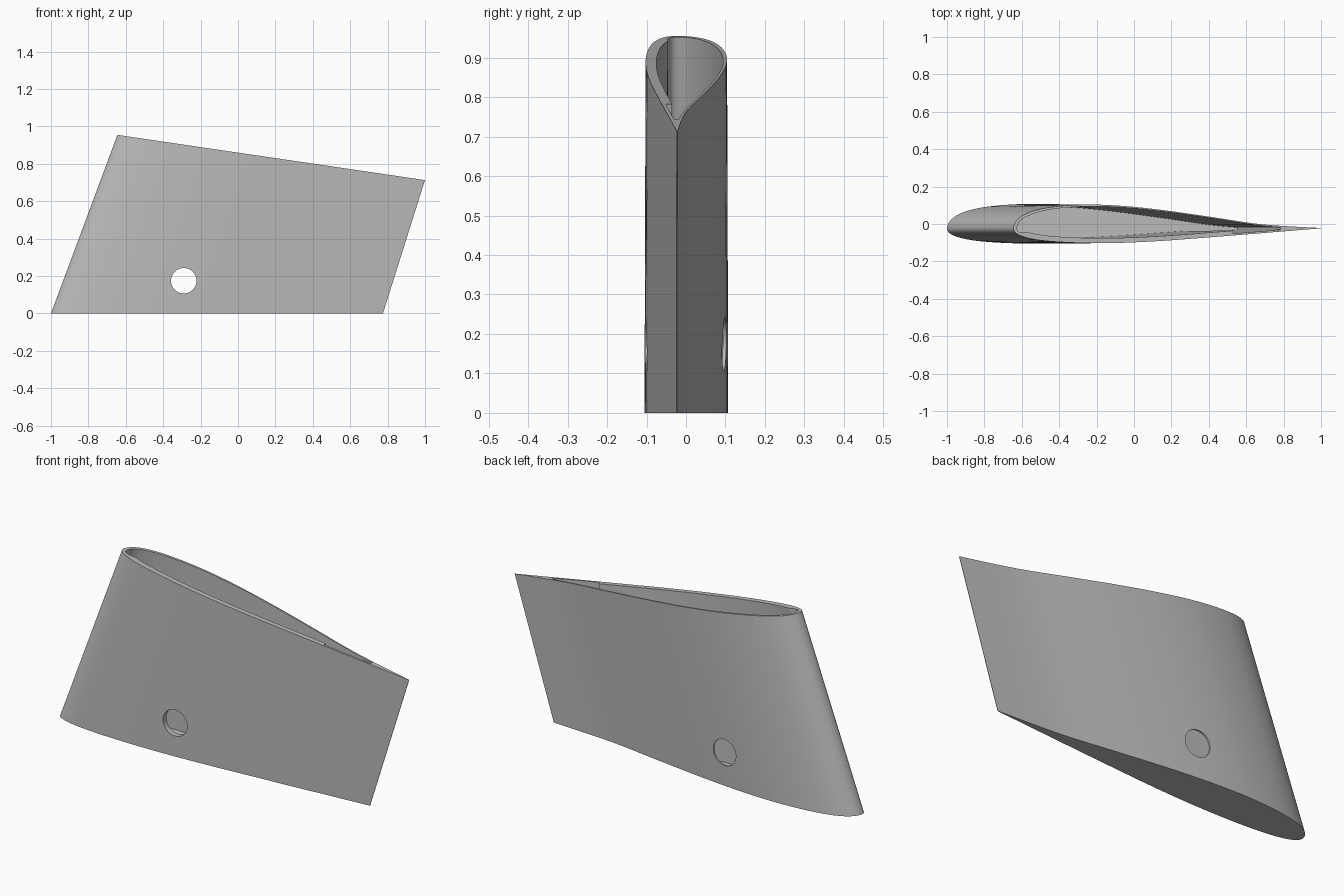
import bpy, bmesh
from math import pi, sqrt
from mathutils import Matrix

cube = bpy.data.objects.get("Cube")
if cube:
    bpy.data.objects.remove(cube)

grey = bpy.data.materials.new("plain grey")
grey.use_nodes = True
COLOUR = (0.5, 0.5, 0.5, 1)
grey.diffuse_color = COLOUR
grey.node_tree.nodes["Principled BSDF"].inputs["Base Color"].default_value = COLOUR

# Section heights at equal steps of sqrt(chord fraction), nose to tail
BACK = [-.025, .018, .056, .083, .1, .107, .099, .076, .04, -.002, -.022]
FRONT = [-.025, -.052, -.074, -.09, -.1, -.105, -.103, -.092, -.073, -.05, -.024]
STEP = 0.715      # chord fraction where the front wall becomes thinner
NOSE = 0.012      # wall at the leading edge


def height(table, f):
    """Smooth curve through the table at chord fraction f."""
    t = sqrt(max(0, min(1, f))) * 10
    i = min(int(t), 9)
    u = t - i
    b, c = table[i], table[i + 1]
    a = table[i - 1] if i else b + (b - c) * 0.9
    d = table[i + 2] if i < 9 else 2 * c - b
    return b + 0.5 * u * (c - a + u * (2 * a - 5 * b + 4 * c - d + u * (3 * (b - c) + d - a)))


def place(f, y, z=None, lift=0):
    """Point on the swept, tapered wing; z=None means the sloping top."""
    foot, lean = -1 + 1.775 * f, 0.372 - 0.057 * f
    if z is None:
        z = (0.955 + lift - 0.147 * (foot + 0.645)) / (1 + 0.147 * lean)
    return (foot + lean * z, y * (1 - 0.03 * z), z)


def finish(name, bm):
    bmesh.ops.recalc_face_normals(bm, faces=bm.faces)
    mesh = bpy.data.meshes.new(name)
    bm.to_mesh(mesh)
    bm.free()
    mesh.materials.append(grey)
    ob = bpy.data.objects.new(name, mesh)
    bpy.context.collection.objects.link(ob)
    return ob


def loft(name, outline, bottom, lift):
    """Closed solid from an outline, between a flat base and the sloping top."""
    bm = bmesh.new()
    low = [bm.verts.new(place(f, y, bottom)) for f, y in outline]
    high = [bm.verts.new(place(f, y, None, lift)) for f, y in outline]
    bm.faces.new(low)
    bm.faces.new(high)
    for i in range(len(low)):
        j = (i + 1) % len(low)
        bm.faces.new((low[i], low[j], high[j], high[i]))
    return finish(name, bm)


# Outer wing body
N = 40
steps = [(i / N) ** 2 for i in range(N + 1)]
outer = [(f, height(BACK, f)) for f in steps]
outer += [(f, height(FRONT, f)) for f in reversed(steps[1:])]
wing = loft("wing_shell", outer, 0, 0)


# Hollow inside, with a step in the front wall near the tail
def inside(table, f, wall):
    return height(table, f - NOSE) + wall * min(1, (f - NOSE) / 0.04)


END = 0.87
back_f = [NOSE + (END - NOSE) * s for s in steps]
front_f = [NOSE + (STEP - NOSE) * s for s in steps[1:]]
inner = [(f, inside(BACK, f, -0.010)) for f in back_f]
inner += [(f, inside(FRONT, f, 0.012)) for f in (END, 0.82, 0.77, STEP + 0.001)]
inner += [(f, inside(FRONT, f, 0.028)) for f in reversed(front_f)]
cavity = loft("cavity_cutter", inner, 0.03, 0.1)

# Round hole through both walls
bm = bmesh.new()
bmesh.ops.create_cone(bm, cap_ends=True, segments=48, radius1=0.068, radius2=0.068, depth=0.6,
                      matrix=Matrix.Translation((-0.29, 0, 0.175)) @ Matrix.Rotation(pi / 2, 4, 'X'))
hole = finish("hole_cutter", bm)

bpy.ops.object.select_all(action='DESELECT')
bpy.context.view_layer.objects.active = wing
wing.select_set(True)
for cutter in (cavity, hole):
    cutter.hide_render = True
    mod = wing.modifiers.new(cutter.name, 'BOOLEAN')
    mod.operation = 'DIFFERENCE'
    mod.solver = 'EXACT'
    mod.object = cutter
    bpy.ops.object.modifier_apply(modifier=mod.name)
    bpy.data.objects.remove(cutter)
bpy.ops.object.shade_smooth_by_angle(angle=pi / 6)
